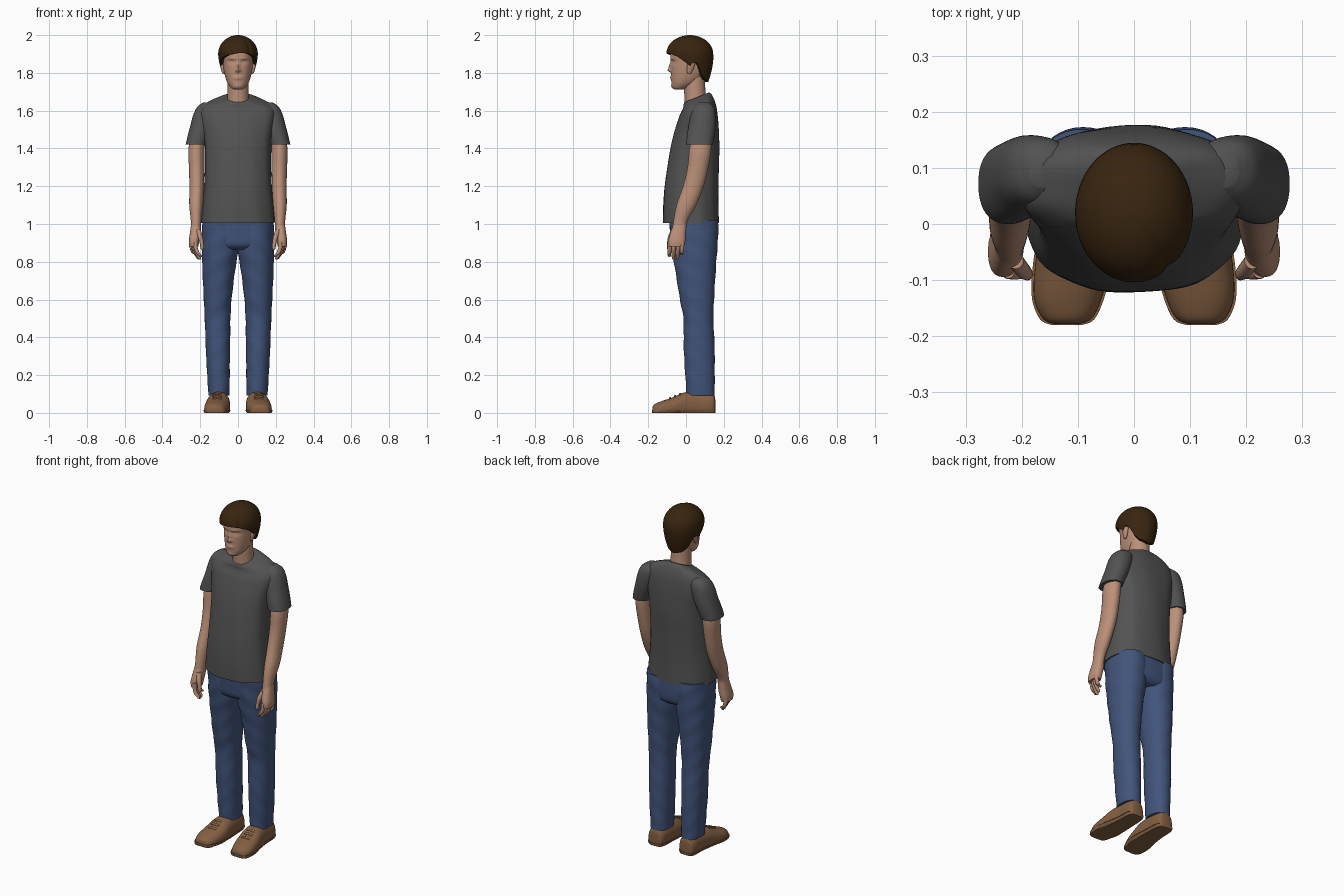
import bpy, bmesh, math

def mat(name, r, g, b):
    m = bpy.data.materials.new(name)
    m.diffuse_color = (r, g, b, 1)
    return m

SKIN = mat("skin", 0.50, 0.28, 0.19)
HAIR = mat("dark brown hair", 0.040, 0.018, 0.005)
GREY = mat("grey cotton", 0.085, 0.085, 0.085)
BLUE = mat("blue denim", 0.055, 0.09, 0.20)
BROWN = mat("brown leather", 0.23, 0.115, 0.055)

def grid(name, rows, material, warp=None, cap=True):
    """Joins closed rows of points into one smooth skin."""
    bm = bmesh.new()
    vs = [[bm.verts.new(warp(*p) if warp else p) for p in row] for row in rows]
    n = len(rows[0])
    for a, b in zip(vs, vs[1:]):
        for i in range(n):
            bm.faces.new((a[i], a[(i + 1) % n], b[(i + 1) % n], b[i]))
    if cap:
        bm.faces.new(vs[0][::-1])
        bm.faces.new(vs[-1])
    bmesh.ops.recalc_face_normals(bm, faces=bm.faces)
    me = bpy.data.meshes.new(name)
    bm.to_mesh(me)
    bm.free()
    me.materials.append(material)
    me.polygons.foreach_set("use_smooth", [True] * len(me.polygons))
    me.set_sharp_from_angle(angle=math.radians(50))
    ob = bpy.data.objects.new(name, me)
    bpy.context.collection.objects.link(ob)
    return ob

def spline(rings, k):
    """Catmull-Rom resampling of ring parameters."""
    out = []
    for i in range(len(rings) - 1):
        p0, p1 = rings[max(i - 1, 0)], rings[i]
        p2, p3 = rings[i + 1], rings[min(i + 2, len(rings) - 1)]
        for j in range(k):
            t = j / k
            out.append([0.5 * (2 * b + (c - a) * t + (2 * a - 5 * b + 4 * c - d) * t * t
                               + (3 * b - a - 3 * c + d) * t ** 3)
                        for a, b, c, d in zip(p0, p1, p2, p3)])
    return out + [list(rings[-1])]

def loft(name, rings, material, side=1, p=2.0, n=40, k=5, axis="z", fold=(0, 0, 0), warp=None):
    """Rings are (height, x min, x max, y min, y max); axis y swaps y and z."""
    rows = []
    for h, a0, a1, b0, b1 in spline(rings, k):
        row = []
        for i in range(n):
            t = 2 * math.pi * i / n
            f = 1 + fold[0] * math.sin(fold[1] * h + fold[2] * t)
            c, s = math.cos(t), math.sin(t)
            x = (a0 + a1) / 2 + f * (a1 - a0) / 2 * math.copysign(abs(c) ** (2 / p), c)
            y = (b0 + b1) / 2 + f * (b1 - b0) / 2 * math.copysign(abs(s) ** (2 / p), s)
            row.append((side * x, y, h) if axis == "z" else (side * x, h, y))
        rows.append(row)
    return grid(name, rows, material, warp)

# Shirt body, with the neckline tilted down to the front
def neckline(x, y, z):
    return x, y, z + max(0, min(1, (z - 1.58) / 0.09)) * 0.4 * (y - 0.06)

loft("shirt_body", [
    (1.005, -.196, .196, -.122, .174), (1.1, -.188, .188, -.121, .171),
    (1.2, -.179, .179, -.114, .171), (1.3, -.175, .175, -.1, .173),
    (1.4, -.176, .176, -.083, .176), (1.48, -.184, .184, -.064, .174),
    (1.55, -.198, .198, -.042, .17), (1.6, -.198, .198, -.025, .163),
    (1.635, -.168, .168, -.014, .15), (1.66, -.108, .108, -.012, .135),
    (1.672, -.072, .072, -.008, .12)],
    GREY, p=2.4, n=72, fold=(.008, 5, 9), warp=neckline)

# Neck
loft("neck", [(1.6, -.062, .062, -.005, .115), (1.66, -.057, .057, -.008, .108),
              (1.72, -.055, .055, -.01, .102), (1.8, -.055, .055, -.01, .1)], SKIN)

# Head, with the face pushed in and out: (x, z, x radius, z radius, shift in y)
FEATURES = [(0, 1.832, .009, .02, -.012), (0, 1.813, .013, .009, -.015),
            (.033, 1.857, .018, .011, .009), (.033, 1.854, .010, .006, -.004),
            (.03, 1.876, .022, .006, -.004), (0, 1.773, .022, .009, -.008),
            (0, 1.773, .02, .0025, .004), (0, 1.728, .022, .012, -.004)]

def face(x, y, z):
    if y < 0:
        y += sum(d * math.exp(-((abs(x) - cx) / rx) ** 2 - ((z - cz) / rz) ** 2)
                 for cx, cz, rx, rz, d in FEATURES)
    return x, y, z

loft("head", [
    (1.712, -.02, .02, -.056, -.015), (1.72, -.036, .036, -.07, .01),
    (1.745, -.055, .055, -.077, .06), (1.78, -.068, .068, -.078, .095),
    (1.82, -.076, .076, -.079, .115), (1.86, -.08, .08, -.08, .125),
    (1.9, -.082, .082, -.082, .125), (1.94, -.075, .075, -.07, .11),
    (1.97, -.045, .045, -.04, .07)], SKIN, p=2.15, n=96, k=9, warp=face)

# Hair cap: each column runs from the hairline up to the crown
HAIRLINE = [(0, 1.905), (.5, 1.9), (1, 1.882), (1.3, 1.855), (1.5, 1.832), (1.64, 1.85),
            (1.85, 1.85), (2.1, 1.79), (2.4, 1.765), (3.15, 1.752)]

def hairline(a):
    for (a0, z0), (a1, z1) in zip(HAIRLINE, HAIRLINE[1:]):
        if a <= a1:
            return z0 + (z1 - z0) * (a - a0) / (a1 - a0)

def hair_point(t, u, tuck=1):
    a = abs(t)
    low = hairline(a) + .012 * math.sin(t) * math.exp(-a)
    z = low + (2 - low) * math.sin(u * math.pi / 2)
    q = max(0, (1.9 - z) / .15)
    f = math.sqrt(max(1e-5, 1 - ((z - 1.9) / .1) ** 2)) if z > 1.9 else 1 - .38 * q ** 1.6
    f *= tuck * (1 - .05 * math.exp(-((t - .65) / .12) ** 2))   # side parting
    return .105 * f * math.sin(t), .02 + .02 * q - .124 * f * math.cos(t), z

angles = [-math.pi + 2 * math.pi * i / 96 for i in range(96)]
grid("hair", [[hair_point(t, 0, .76) for t in angles]]
     + [[hair_point(t, j / 24) for t in angles] for j in range(25)], HAIR, cap=False)

# Trouser hips
loft("trouser_hips", [(.865, -.12, .12, -.05, .14), (.89, -.175, .175, -.076, .163),
                      (.95, -.19, .19, -.084, .17), (1.03, -.187, .187, -.09, .168)],
     BLUE, p=2.5, n=56)

SHOE = [(-.178, .098, .142, .005, .03), (-.168, .075, .163, -.02, .045),
        (-.13, .057, .178, -.025, .062), (-.07, .043, .176, -.025, .082),
        (-.01, .042, .165, -.025, .108), (.06, .046, .155, -.025, .112),
        (.12, .05, .152, -.025, .106), (.148, .062, .142, -.02, .095),
        (.155, .085, .12, .01, .07)]

for side, label in ((1, "left"), (-1, "right")):
    # Sleeve
    loft(label + "_sleeve", [
        (1.42, .168, .278, -.001, .143), (1.46, .155, .268, .004, .15),
        (1.52, .13, .252, .014, .157), (1.58, .11, .236, .025, .157),
        (1.62, .11, .216, .04, .148), (1.643, .13, .185, .065, .125)],
        GREY, side, p=2.2, fold=(.01, 30, 4))
    # Arm down to the wrist
    loft(label + "_arm", [
        (1.5, .17, .245, .04, .13), (1.4, .177, .262, .018, .134),
        (1.3, .178, .26, .008, .118), (1.2, .18, .257, -.016, .094),
        (1.1, .186, .258, -.05, .054), (1.02, .194, .25, -.066, .01),
        (.97, .196, .25, -.074, 0)], SKIN, side)
    # Palm, fingers and thumb
    loft(label + "_palm", [
        (1.0, .198, .248, -.066, .003), (.95, .197, .255, -.084, 0),
        (.91, .205, .26, -.094, -.003), (.88, .21, .258, -.092, -.01)], SKIN, side, p=2.4)
    for i, tip in enumerate((.825, .812, .815, .835)):
        x, y = .219 + .007 * i, -.087 + .022 * i
        loft(f"{label}_finger_{i + 1}", [
            (.91, x - .006, x + .016, y - .01, y + .012),
            (.875, x - .006, x + .016, y - .011, y + .011),
            (.845, x - .018, x + .004, y - .012, y + .009),
            (tip + .008, x - .03, x - .012, y - .01, y + .007),
            (tip, x - .026, x - .016, y - .006, y + .003)], SKIN, side, n=14)
    loft(label + "_thumb", [
        (.97, .197, .225, -.08, -.05), (.93, .186, .212, -.096, -.066),
        (.895, .181, .202, -.1, -.075), (.87, .181, .198, -.1, -.08),
        (.862, .186, .193, -.094, -.085)], SKIN, side, n=16)
    # Ear
    loft(label + "_ear", [
        (1.795, .07, .08, .01, .025), (1.805, .07, .086, .006, .032),
        (1.835, .07, .094, .006, .045), (1.858, .072, .094, .012, .046),
        (1.866, .074, .086, .02, .036)], SKIN, side, n=20)
    # Trouser leg
    loft(label + "_trouser_leg", [
        (.092, .046, .156, .003, .151), (.2, .044, .163, -.004, .152),
        (.35, .042, .171, -.012, .151), (.5, .04, .176, -.014, .145),
        (.6, .034, .181, -.032, .149), (.75, .016, .188, -.056, .157),
        (.86, -.002, .191, -.074, .165), (.95, -.008, .191, -.084, .171),
        (1.02, -.008, .189, -.088, .17)], BLUE, side, p=2.15, n=48, k=8, fold=(.012, 55, 3))
    # Shoe upper, sole and laces
    loft(label + "_shoe", SHOE, BROWN, side, p=2.3, axis="y",
         warp=lambda x, y, z: (x, y, max(z, .004)))
    loft(label + "_sole", [(y * 1.012, a - .004, b + .004, c, d) for y, a, b, c, d in SHOE],
         BROWN, side, p=2.3, axis="y", warp=lambda x, y, z: (x, y, min(max(z, 0), .016)))
    for i in range(3):
        y, z = -.085 + .027 * i, .079 + .011 * i
        loft(f"{label}_lace_{i + 1}", [(y - .005, .085, .135, z - .01, z + .001),
                                       (y, .083, .137, z - .01, z + .005),
                                       (y + .005, .085, .135, z - .01, z + .004)],
             BROWN, side, n=12, k=2, axis="y")
